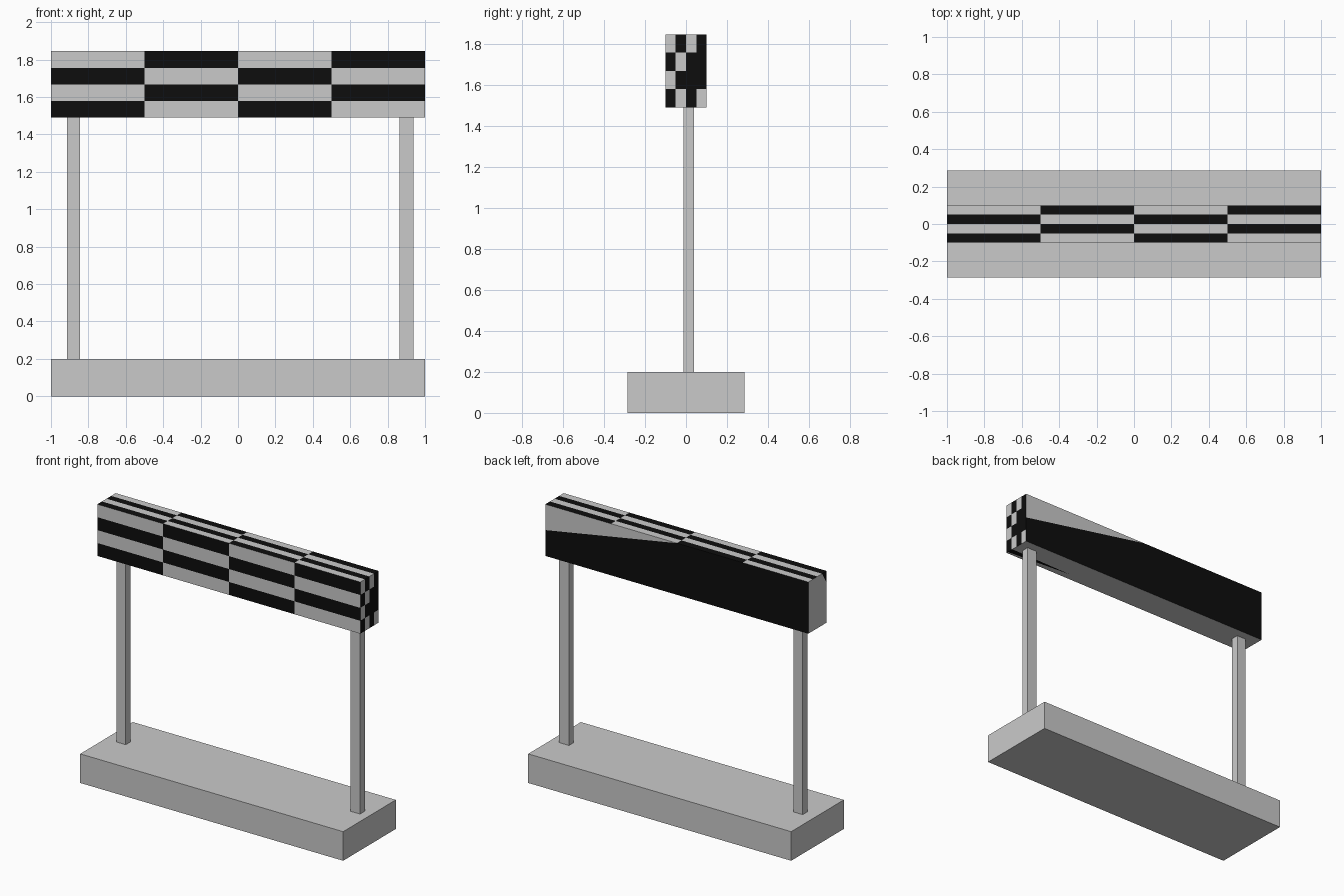
import bpy, bmesh
from mathutils import Vector

if "Cube" in bpy.data.objects:
    bpy.data.objects.remove(bpy.data.objects["Cube"])


def material(name, rgb):
    m = bpy.data.materials.new(name)
    m.diffuse_color = (*rgb, 1)
    m.use_nodes = True
    m.node_tree.nodes["Principled BSDF"].inputs["Base Color"].default_value = m.diffuse_color
    return m


GREY = material("light grey", (0.59, 0.59, 0.59))
BLACK = material("black", (0.004, 0.004, 0.004))


def finish(name, bm):
    mesh = bpy.data.meshes.new(name)
    bm.to_mesh(mesh)
    bm.free()
    mesh.materials.append(GREY)
    mesh.materials.append(BLACK)
    ob = bpy.data.objects.new(name, mesh)
    bpy.context.collection.objects.link(ob)


def box(name, lo, hi):
    lo, hi = Vector(lo), Vector(hi)
    bm = bmesh.new()
    bmesh.ops.create_cube(bm, size=1)
    for v in bm.verts:
        v.co = (lo + hi) / 2 + v.co * (hi - lo)
    finish(name, bm)


# Base and the two posts
box("base", (-1, -0.286, 0), (1, 0.286, 0.2))
box("left_post", (-0.915, -0.013, 0.2), (-0.845, 0.039, 1.49))
box("right_post", (0.863, -0.013, 0.2), (0.937, 0.039, 1.49))

# Checkered banner beam, one side at a time
X, Y, Z0, Z1 = 1.0, 0.1, 1.49, 1.845
ZM = (Z0 + Z1) / 2
bm = bmesh.new()


def poly(black, *points):
    f = bm.faces.new([bm.verts.new(p) for p in points])
    f.material_index = int(black)


def checks(origin, u, v, is_black):
    o, u, v = Vector(origin), Vector(u) / 4, Vector(v) / 4
    for i in range(4):
        for j in range(4):
            p = o + u * i + v * j
            poly(is_black(i, j), p, p + u, p + u + v, p + v)


# Front, top and right sides carry a 4 x 4 check
H = Z1 - Z0
swapped = {(3, 2), (2, 1)}  # squares broken out of the pattern on the right end
checks((-X, -Y, Z0), (2 * X, 0, 0), (0, 0, H), lambda i, j: (i + j) % 2 == 0)
checks((-X, -Y, Z1), (2 * X, 0, 0), (0, 2 * Y, 0), lambda i, j: (i + j) % 2 == 0)
checks((X, -Y, Z0), (0, 2 * Y, 0), (0, 0, H),
       lambda i, j: (i + j) % 2 == 0 or (i, j) in swapped)

# Back side: black with a grey wedge in the upper corner
poly(False, (X, Y, Z1), (X, Y, ZM), (0, Y, Z1))
poly(True, (X, Y, ZM), (X, Y, Z0), (-X, Y, Z0), (-X, Y, Z1), (0, Y, Z1))

# Left end: grey with a small black corner
poly(True, (-X, -Y, Z1), (-X, -Y, Z1 - 0.08), (-X, -0.05, Z1))
poly(False, (-X, -Y, Z1 - 0.08), (-X, -Y, Z0), (-X, Y, Z0), (-X, Y, Z1), (-X, -0.05, Z1))

# Underside: grey with a thin black sliver
poly(True, (X, -0.085, Z0), (0.5, -0.05, Z0), (X, -0.04, Z0))
poly(False, (-X, -Y, Z0), (X, -Y, Z0), (X, -0.085, Z0), (0.5, -0.05, Z0),
     (X, -0.04, Z0), (X, Y, Z0), (-X, Y, Z0))

bmesh.ops.remove_doubles(bm, verts=bm.verts[:], dist=1e-5)
bmesh.ops.recalc_face_normals(bm, faces=bm.faces[:])
# Outward normals, side by side
centre = Vector((0, 0, ZM))
for f in bm.faces:
    if f.normal.dot(f.calc_center_median() - centre) < 0:
        f.normal_flip()
finish("checkered_beam", bm)
